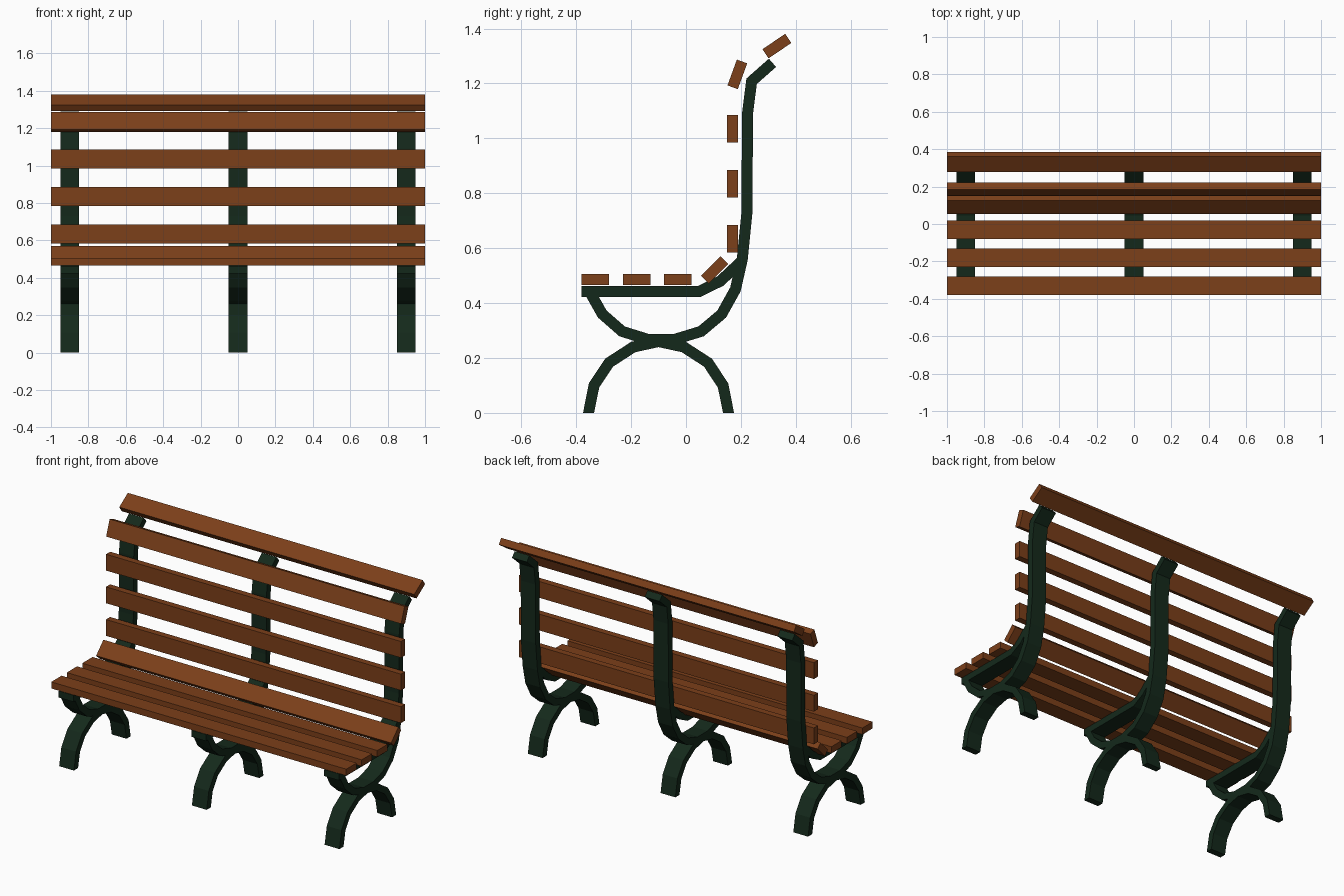
import bpy, bmesh, math
from mathutils import Vector

if "Cube" in bpy.data.objects:
    bpy.data.objects.remove(bpy.data.objects["Cube"])


def material(name, rgb):
    m = bpy.data.materials.new(name)
    m.diffuse_color = (*rgb, 1)
    m.use_nodes = True
    m.node_tree.nodes["Principled BSDF"].inputs["Base Color"].default_value = m.diffuse_color
    return m


wood = material("wood", (0.2, 0.05, 0.01))
iron = material("iron", (0.007, 0.022, 0.011))


def finish(bm, name, mat):
    bmesh.ops.recalc_face_normals(bm, faces=bm.faces)
    me = bpy.data.meshes.new(name)
    bm.to_mesh(me)
    bm.free()
    me.materials.append(mat)
    ob = bpy.data.objects.new(name, me)
    bpy.context.collection.objects.link(ob)
    return ob


def strap(name, path, x, width=0.1, thick=0.04, flat_feet=False):
    """Flat bar with mitred corners following a (y, z) path."""
    pts = [Vector(p) for p in path]
    dirs = [(b - a).normalized() for a, b in zip(pts, pts[1:])]
    bm = bmesh.new()
    rings = []
    for i, p in enumerate(pts):
        d0, d1 = dirs[max(i - 1, 0)], dirs[min(i, len(dirs) - 1)]
        t = (d0 + d1).normalized()
        off = Vector((-t.y, t.x)) * (thick / 2 / t.dot(d1))
        if flat_feet and i in (0, len(pts) - 1):
            off = Vector((math.copysign(thick / 2, off.x), 0))
        a, b = p + off, p - off
        rings.append([bm.verts.new((x + s * width / 2, q.x, q.y))
                      for s, q in ((-1, a), (1, a), (1, b), (-1, b))])
    for r, s in zip(rings, rings[1:]):
        for k in range(4):
            bm.faces.new((r[k], r[(k + 1) % 4], s[(k + 1) % 4], s[k]))
    bm.faces.new(rings[0])
    bm.faces.new(rings[-1])
    return finish(bm, name, iron)


def slat(name, y, z, angle):
    bm = bmesh.new()
    bmesh.ops.create_cube(bm, size=1)
    bmesh.ops.scale(bm, vec=(2, 0.1, 0.04), verts=bm.verts)
    ob = finish(bm, name, wood)
    ob.location = (0, y, z)
    ob.rotation_euler.x = math.radians(angle)


# Iron frames: leg arch, sweeping back support, seat support
half_arch = [(0.255, 0), (0.235, 0.1), (0.18, 0.183), (0.092, 0.24)]
arch = ([(-0.1 - d, z) for d, z in half_arch] + [(-0.1, 0.26)]
        + [(-0.1 + d, z) for d, z in reversed(half_arch)])
back = [(-0.35, 0.44), (-0.305, 0.36), (-0.233, 0.297), (-0.14, 0.268),
        (-0.04, 0.268), (0.055, 0.297), (0.13, 0.36), (0.18, 0.45),
        (0.205, 0.56), (0.222, 0.73), (0.224, 1.09), (0.239, 1.208),
        (0.315, 1.275)]
seat = [(-0.38, 0.443), (0.05, 0.443), (0.125, 0.48), (0.205, 0.555)]
for side, x in (("left", -0.9), ("middle", 0), ("right", 0.9)):
    strap(side + "_leg_arch", arch, x, flat_feet=True)
    strap(side + "_back_support", back, x)
    strap(side + "_seat_support", seat, x)

# Wooden slats
for i in range(3):
    slat(f"seat_slat_{i + 1}", -0.33 + 0.15 * i, 0.485, 0)
    slat(f"back_slat_{i + 1}", 0.17, 0.635 + 0.2 * i, 90)
slat("lower_curve_slat", 0.104, 0.521, 45)
slat("upper_back_slat", 0.187, 1.233, 70)
slat("top_rail_slat", 0.331, 1.336, 34)
